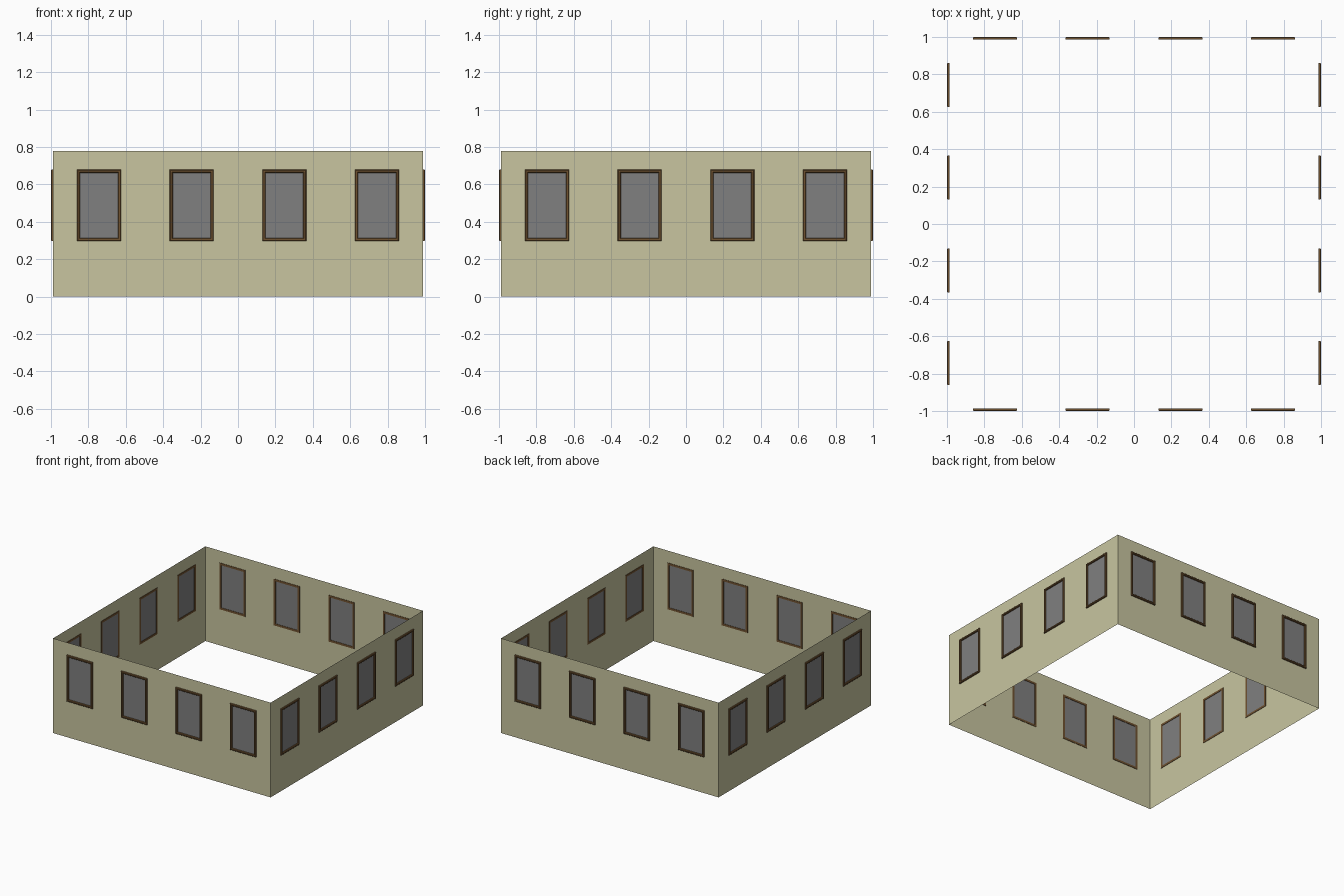
import bpy, bmesh
from math import pi
from mathutils import Matrix

if "Cube" in bpy.data.objects:
    bpy.data.objects.remove(bpy.data.objects["Cube"])

W, H = 0.989, 0.778              # wall distance / half length, wall height
Z0, Z1, HALF = 0.297, 0.679, 0.1175   # window outline
BAR = 0.017                      # frame bar width
CENTRES = [-0.743, -0.248, 0.248, 0.743]


def material(name, rgb):
    m = bpy.data.materials.new(name)
    m.diffuse_color = (*rgb, 1)
    m.use_nodes = True
    m.node_tree.nodes["Principled BSDF"].inputs["Base Color"].default_value = m.diffuse_color
    return m


cream = material("cream_wall", (0.58, 0.56, 0.35))
brown = material("brown_frame", (0.16, 0.085, 0.03))
grey = material("grey_glass", (0.216, 0.216, 0.216))


def finish(bm, name, mat, turn):
    me = bpy.data.meshes.new(name)
    bm.to_mesh(me)
    bm.free()
    me.materials.append(mat)
    ob = bpy.data.objects.new(name, me)
    ob.rotation_euler.z = turn
    bpy.context.collection.objects.link(ob)


def rect(bm, x0, x1, z0, z1, y):
    return [bm.verts.new(p) for p in ((x0, y, z0), (x1, y, z0), (x1, y, z1), (x0, y, z1))]


def wall(name, turn):
    # single-sheet wall, leaving an opening at each window
    bm = bmesh.new()
    xs = [-W] + [c + s * (HALF - BAR / 2) for c in CENTRES for s in (-1, 1)] + [W]
    zs = [0, Z0 + BAR / 2, Z1 - BAR / 2, H]
    for i in range(len(xs) - 1):
        for j in range(3):
            if j == 1 and i % 2 == 1:
                continue
            bm.faces.new(rect(bm, xs[i], xs[i + 1], zs[j], zs[j + 1], -W))
    bmesh.ops.remove_doubles(bm, verts=bm.verts, dist=1e-5)
    # merge the sheet into as few flat faces as possible
    bmesh.ops.dissolve_limit(bm, angle_limit=0.01, verts=bm.verts, edges=bm.edges)
    finish(bm, name, cream, turn)


def frames(name, turn):
    # closed loop of bar with slightly chamfered front edges: (inset, y)
    profile = [(0, -0.986), (0, -0.996), (0.004, -1.0), (BAR - 0.004, -1.0),
               (BAR, -0.996), (BAR, -0.986)]
    bm = bmesh.new()
    for c in CENTRES:
        rings = [rect(bm, c - HALF + d, c + HALF - d, Z0 + d, Z1 - d, y) for d, y in profile]
        for a, b in zip(rings, rings[1:] + rings[:1]):
            for k in range(4):
                n = (k + 1) % 4
                bm.faces.new((a[k], a[n], b[n], b[k]))
    bmesh.ops.recalc_face_normals(bm, faces=bm.faces)
    finish(bm, name, brown, turn)


def panes(name, turn):
    bm = bmesh.new()
    d = BAR / 2
    for c in CENTRES:
        bm.faces.new(rect(bm, c - HALF + d, c + HALF - d, Z0 + d, Z1 - d, -W))
    finish(bm, name, grey, turn)


# same elevation on all four sides
for k, side in enumerate(("front", "right", "back", "left")):
    wall(side + "_wall", k * pi / 2)
    frames(side + "_window_frames", k * pi / 2)
    panes(side + "_window_panes", k * pi / 2)
